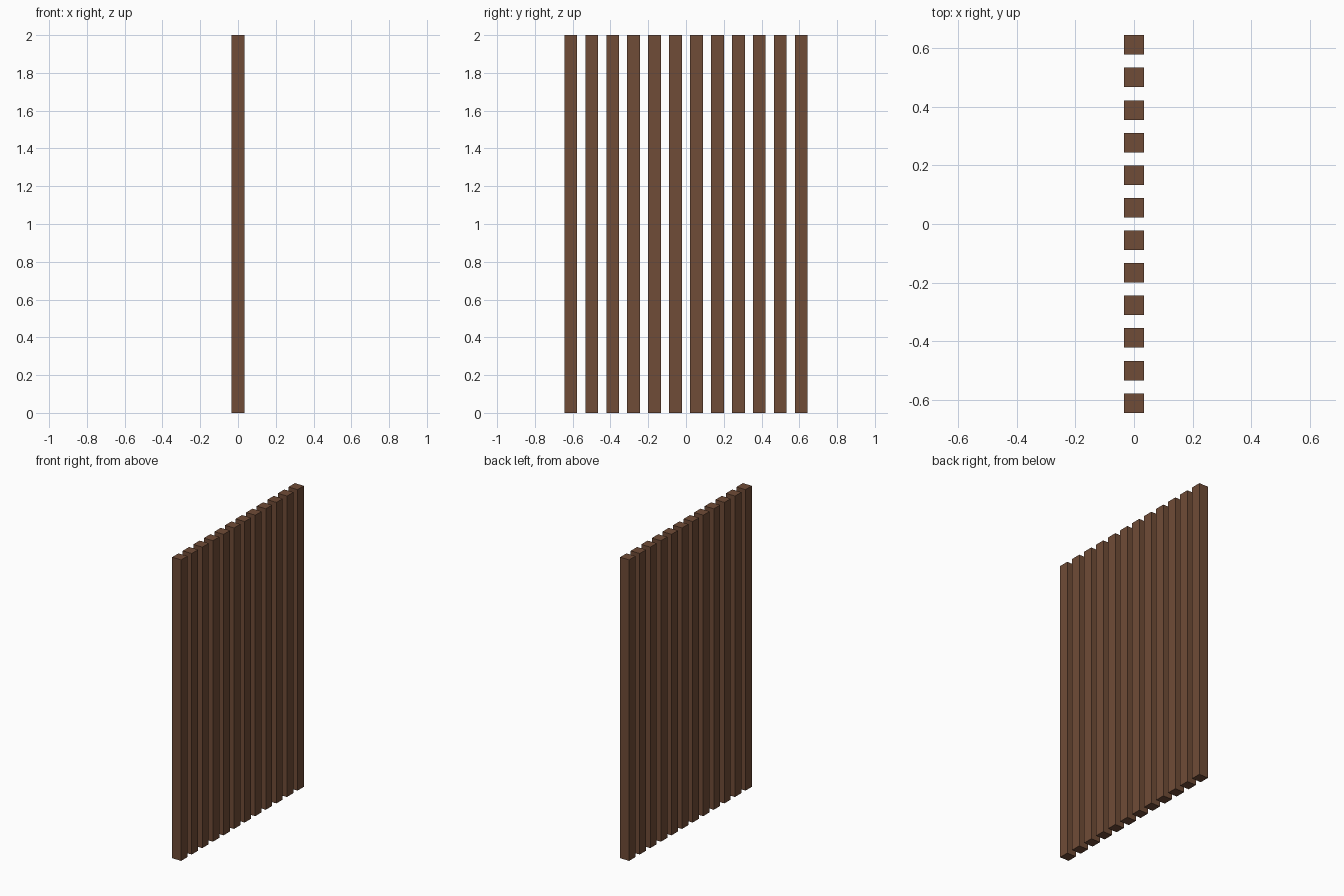
import bpy

if "Cube" in bpy.data.objects:
    bpy.data.objects.remove(bpy.data.objects["Cube"])

COUNT = 12          # slats in the screen
WIDTH = 0.0667      # square section
PITCH = 0.1111      # spacing between slat centres
HEIGHT = 2.0

wood = bpy.data.materials.new("dark_brown_wood")
wood.diffuse_color = (0.162, 0.072, 0.038, 1.0)
wood.use_nodes = True
wood.node_tree.nodes["Principled BSDF"].inputs["Base Color"].default_value = wood.diffuse_color

# One box mesh shared by every slat, base at z = 0
bpy.ops.mesh.primitive_cube_add(size=1)
first = bpy.context.object
mesh = first.data
mesh.name = "slat"
for v in mesh.vertices:
    v.co = (v.co.x * WIDTH, v.co.y * WIDTH, (v.co.z + 0.5) * HEIGHT)
mesh.materials.append(wood)

# Row of upright slats along y
for i in range(COUNT):
    slat = first if i == 0 else bpy.data.objects.new("slat", mesh)
    if i:
        bpy.context.collection.objects.link(slat)
    slat.name = f"slat_{i + 1:02d}"
    slat.location = (0, (i - (COUNT - 1) / 2) * PITCH, 0)
